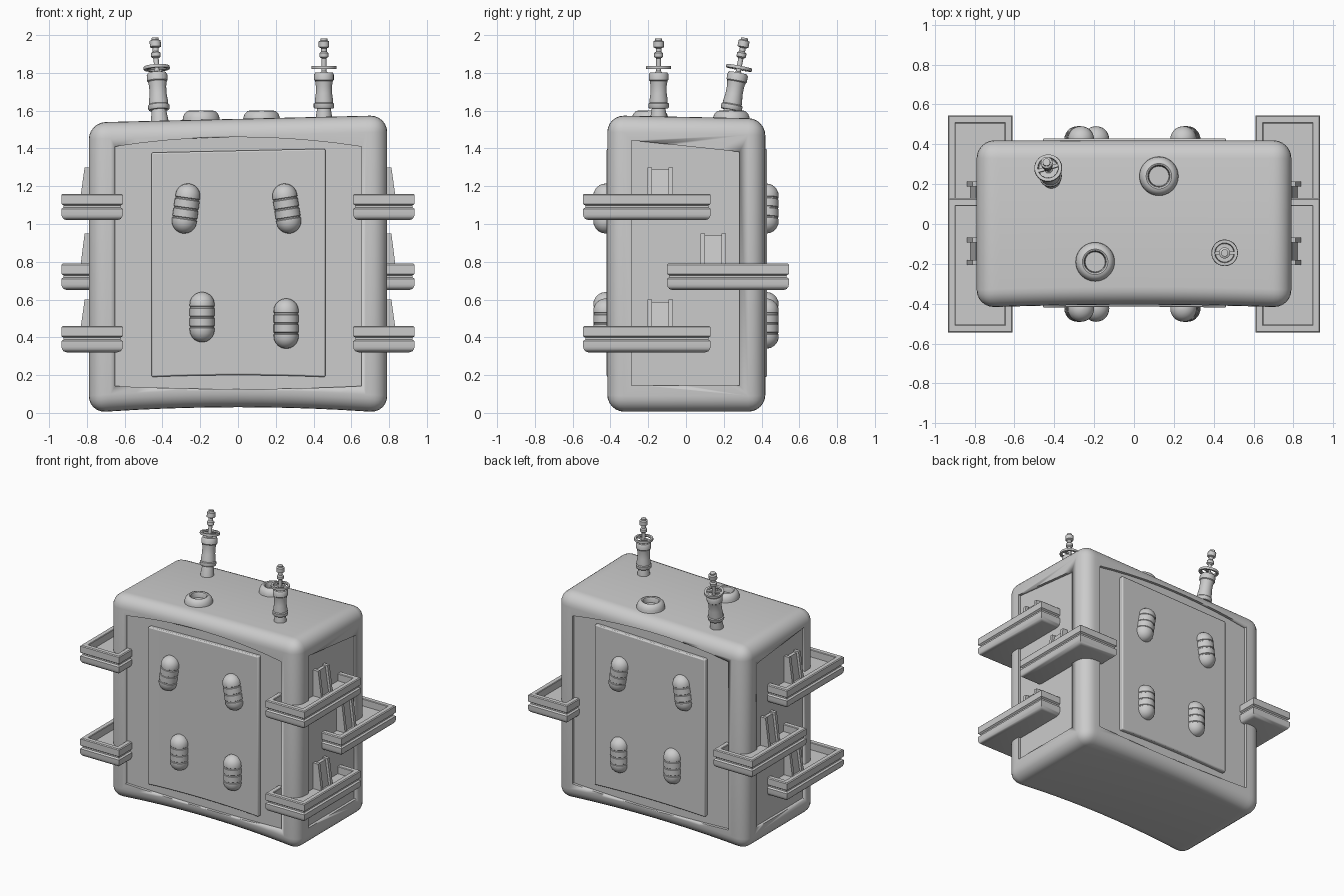
import bpy, bmesh, math
from mathutils import Matrix, Vector

if "Cube" in bpy.data.objects:
    bpy.data.objects.remove(bpy.data.objects["Cube"])


def finish(name, bm, matrix=Matrix(), angle=35):
    bmesh.ops.recalc_face_normals(bm, faces=bm.faces)
    me = bpy.data.meshes.new(name)
    bm.to_mesh(me)
    bm.free()
    ob = bpy.data.objects.new(name, me)
    bpy.context.collection.objects.link(ob)
    ob.matrix_world = matrix
    bpy.ops.object.select_all(action='DESELECT')
    ob.select_set(True)
    bpy.context.view_layer.objects.active = ob
    bpy.ops.object.shade_smooth_by_angle(angle=math.radians(angle))
    return ob


def loft(name, rings, matrix=Matrix()):
    """Closed skin through rings of points, capped at both ends."""
    bm = bmesh.new()
    loops = [[bm.verts.new(p) for p in r] for r in rings]
    n = len(loops[0])
    for a, b in zip(loops, loops[1:]):
        for i in range(n):
            j = (i + 1) % n
            bm.faces.new((a[i], a[j], b[j], b[i]))
    bm.faces.new(loops[0])
    bm.faces.new(loops[-1])
    return finish(name, bm, matrix)


def lathe(name, profile, matrix=Matrix(), n=28):
    turn = [(math.cos(math.tau * i / n), math.sin(math.tau * i / n)) for i in range(n)]
    return loft(name, [[(r * c, r * s, h) for c, s in turn] for r, h in profile], matrix)


def box(name, lo, hi, matrix=Matrix()):
    xs, ys = (lo[0], hi[0]), (lo[1], hi[1])
    ring = [(xs[0], ys[0]), (xs[1], ys[0]), (xs[1], ys[1]), (xs[0], ys[1])]
    return loft(name, [[(x, y, z) for x, y in ring] for z in (lo[2], hi[2])], matrix)


def dish(x):
    return 0.015 * (1 - (x / 0.79) ** 2)      # slight hollow of the front face


def panel(name, u0, u1, bottom, top, d0, d1, axis, side, n=10):
    """Slab on a side of the body, with curved top and bottom edges."""
    rings = []
    for i in range(n + 1):
        u = u0 + (u1 - u0) * i / n
        ring = []
        for d, z in ((d0, bottom(u)), (d1, bottom(u)), (d1, top(u)), (d0, top(u))):
            if axis == 'x':
                ring.append((side * d, u, z))
            else:
                ring.append((u, side * d + (dish(u) if side < 0 else 0), z))
        rings.append(ring)
    return loft(name, rings)


# Body: rounded block, gently warped
bm = bmesh.new()
bmesh.ops.create_cube(bm, size=1)
for v in bm.verts:
    v.co = Vector((v.co.x * 1.58, v.co.y * 0.84, 0.775 + v.co.z * 1.55))
bmesh.ops.bevel(bm, geom=bm.edges[:], offset=0.09, segments=6, profile=0.5, affect='EDGES')
for i in range(-5, 6):
    bmesh.ops.bisect_plane(bm, geom=bm.verts[:] + bm.edges[:] + bm.faces[:],
                           plane_co=(i * 0.135, 0, 0), plane_no=(1, 0, 0))
for v in bm.verts:
    x, y, z = v.co
    if y < 0:
        v.co.y += dish(x) * min(1, -y / 0.3)
    if z < 0.7:
        v.co.z += 0.03 * (1 - (x / 0.79) ** 2)
    else:
        v.co.z += 0.018 * x / 0.75 - 0.008 * y / 0.4
body = finish("body", bm)

# Shallow recesses cut in all four sides
cutters = []
for s in (-1, 1):
    cutters.append(panel("recess_cutter", -0.65, 0.655,
                         lambda u: 0.142 - 0.016 * (1 - (u / 0.65) ** 2),
                         lambda u: 1.41 + 0.05 * (1 - (u / 0.65) ** 2), 0.40, 0.6, 'y', s))
    cutters.append(panel("recess_cutter", -0.288, 0.283, lambda u: 0.145,
                         lambda u: 1.412 - 0.03 * u / 0.28, 0.77, 0.95, 'x', s))
for c in cutters:
    bpy.context.view_layer.objects.active = body
    m = body.modifiers.new("recess", 'BOOLEAN')
    m.operation, m.solver, m.object = 'DIFFERENCE', 'EXACT', c
    bpy.ops.object.modifier_apply(modifier=m.name)
    bpy.data.objects.remove(c)

# Door plates, front and back, with capsules lying on them
r, half = 0.066, 0.067
cap = [(math.radians(a), 1) for a in range(5, 91, 17)]
low = [(r * math.sin(a), -half - r * math.cos(a)) for a, _ in cap]
mid = []
for h in (-0.052, 0.0, 0.052):                   # thin grooves around the capsule
    mid += [(r, h - 0.006), (r - 0.004, h - 0.003), (r - 0.004, h + 0.003), (r, h + 0.006)]
capsule = low + mid + [(a, -h) for a, h in reversed(low)]
for s, word in ((-1, "front"), (1, "back")):
    door = panel(word + "_door", -0.458, 0.463,
                 lambda u: 0.19 + 0.01 * (1 - (u / 0.46) ** 2),
                 lambda u: 1.388 + 0.01 * u / 0.46, 0.38, 0.43, 'y', s)
    b = door.modifiers.new("soft_edge", 'BEVEL')
    b.width, b.segments, b.limit_method = 0.008, 2, 'ANGLE'
    for x, z, tilt in ((-0.275, 1.082, 8), (0.258, 1.082, -9), (-0.19, 0.507, 0), (0.255, 0.473, 0)):
        lathe(word + "_capsule", capsule, Matrix.Translation((x, s * 0.425, z))
              @ Matrix.Rotation(math.radians(tilt), 4, 'Y'))

# Corner trays and the wedge clips standing behind them
section = [(0.03, 0), (0.012, 0.006), (0.003, 0.018), (0, 0.03), (0, 0.06), (0.012, 0.068),
           (0.012, 0.078), (0, 0.086), (0, 0.134), (0.006, 0.14), (0.036, 0.14), (0.04, 0.136), (0.04, 0.085)]
for sx in (-1, 1):
    for z0, sy in ((1.02, -1), (0.65, 1), (0.32, -1)):
        rings = []
        for inset, h in section:
            x0, x1 = 0.61 + inset, 0.935 - inset
            y0, y1 = -0.13 + inset, 0.545 - inset
            if sy > 0:
                y0 += 0.03
            rings.append([(sx * x, sy * y, z0 + h) for x, y in ((x0, y0), (x1, y0), (x1, y1), (x0, y1))])
        loft("corner_tray", rings)
        yc = 0.145 if sy > 0 else -0.137
        top = z0 + (0.30 if sy > 0 else 0.28)
        for off, w, out, drop in ((-0.056, 0.012, 0, 0), (0.056, 0.012, 0, 0), (0, 0.046, 0.018, 0.012)):
            a, b = yc + off - w, yc + off + w
            loft("tray_clip", [[(sx * 0.76, y, z0 + 0.08), (sx * (0.84 - out), y, z0 + 0.08),
                                (sx * (0.812 - out), y, top - drop), (sx * 0.76, y, top - drop)]
                               for y in (a, b)])

# Ring-shaped buttons on the top
button = [(0.1, -0.03), (0.097, 0.01), (0.09, 0.03), (0.076, 0.045), (0.064, 0.048),
          (0.056, 0.044), (0.052, 0.034), (0.05, 0.006), (0.001, 0.006)]
for x, y in ((-0.195, -0.19), (0.125, 0.24)):
    lathe("top_button", button, Matrix.Translation((x, y, 1.552)), 36)

# Antennas: turned grip and tip, with a ring held by a cross bar
mast = [(0.045, -0.03), (0.044, 0.01), (0.036, 0.06), (0.05, 0.06), (0.054, 0.066), (0.054, 0.085),
        (0.048, 0.09), (0.048, 0.105), (0.043, 0.14), (0.043, 0.18), (0.047, 0.205), (0.052, 0.21), (0.052, 0.24),
        (0.046, 0.25), (0.02, 0.25), (0.013, 0.257), (0.013, 0.325), (0.024, 0.333), (0.024, 0.352),
        (0.015, 0.36), (0.015, 0.378), (0.028, 0.384), (0.028, 0.415), (0.018, 0.42), (0.018, 0.43), (0.001, 0.43)]
for base, way, size in (((0.455, -0.145, 1.552), (0, 0, 1), 1.0),
                        ((-0.415, 0.227, 1.542), (-0.025, 0.085, 0.45), 1.05)):
    place = (Matrix.Translation(base) @ Vector(way).to_track_quat('Z', 'Y').to_matrix().to_4x4()
             @ Matrix.Scale(size, 4))
    lathe("antenna", mast, place, 24)
    ring = [(0.065, 0.268), (0.067, 0.274), (0.065, 0.284), (0.05, 0.284), (0.047, 0.276), (0.05, 0.268)]
    bm = bmesh.new()
    loops = [[bm.verts.new((a * math.cos(t * math.tau / 28), a * math.sin(t * math.tau / 28), h))
              for a, h in ring] for t in range(28)]
    for t in range(28):
        p, q = loops[t], loops[(t + 1) % 28]
        for k in range(6):
            bm.faces.new((p[k], q[k], q[(k + 1) % 6], p[(k + 1) % 6]))
    finish("antenna_ring", bm, place)
    box("ring_bar", (-0.055, -0.008, 0.27), (0.055, 0.008, 0.282), place)
